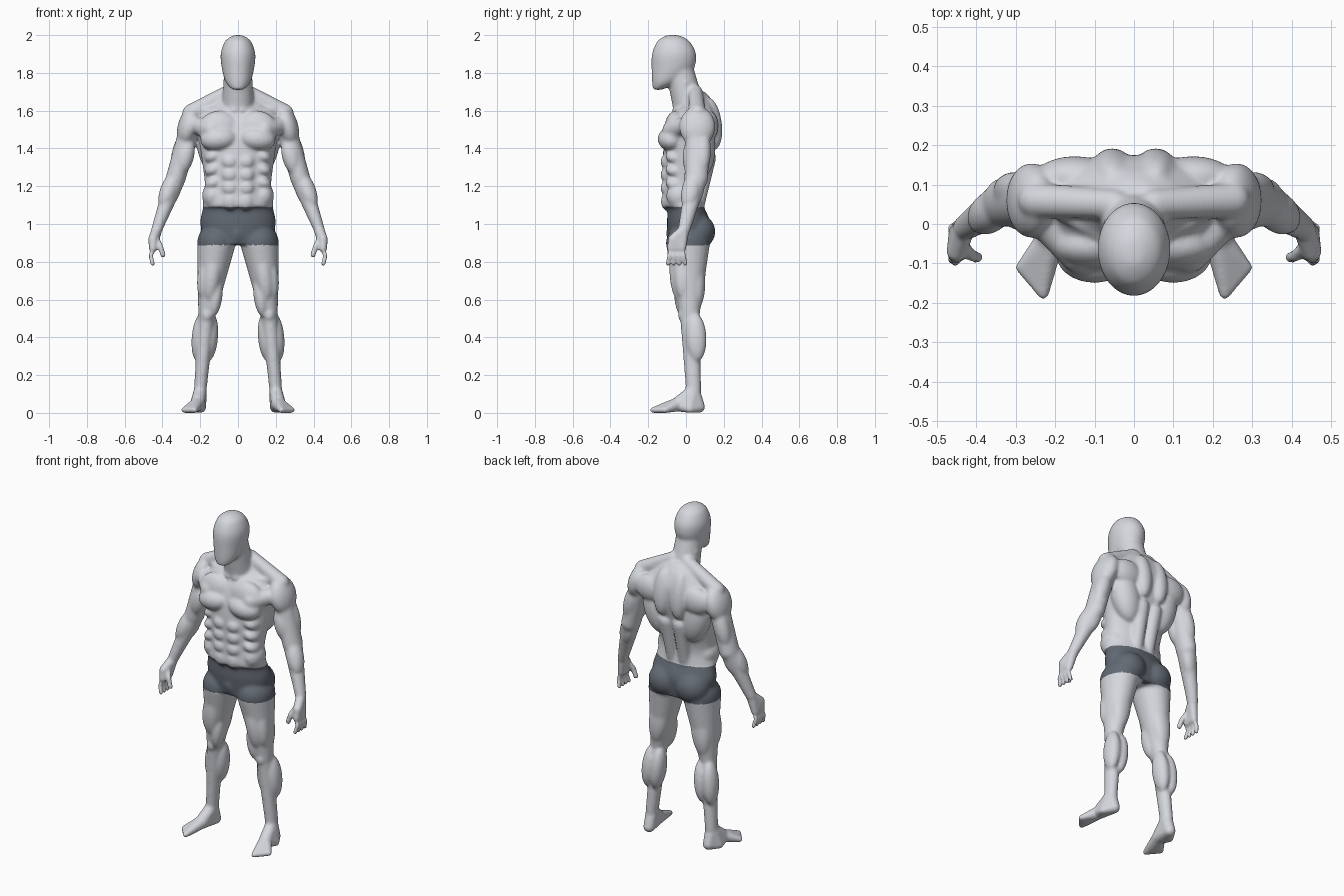
import bpy, bmesh, math
from mathutils import Matrix, Vector

cube = bpy.data.objects.get("Cube")
if cube:
    bpy.data.objects.remove(cube, do_unlink=True)

# Directions and the joints of the left side
outward, forward, upward = Vector((1, 0, 0)), Vector((0, -1, 0)), Vector((0, 0, 1))
shoulder, elbow = Vector((.25, .06, 1.53)), Vector((.33, .055, 1.24))
wrist, knuckles = Vector((.43, -.01, .97)), Vector((.45, -.05, .87))
hip, knee, ankle = Vector((.115, .01, .9)), Vector((.165, .02, .52)), Vector((.2, .04, .12))

bm = bmesh.new()


def material(name, red, green, blue):
    made = bpy.data.materials.new(name)
    made.use_nodes = True
    made.diffuse_color = (red, green, blue, 1)
    shader = made.node_tree.nodes["Principled BSDF"]
    shader.inputs["Base Color"].default_value = made.diffuse_color
    return made


def spline(before, start, end, after, t):
    """Smooth step through four neighbouring profile rows."""
    bend = 2 * before - 5 * start + 4 * end - after
    twist = 3 * start - before - 3 * end + after
    return start + (t * (end - before) + t * t * bend + t ** 3 * twist) / 2


def loft(rows, sides=40, steps=6):
    """Closed skin through level ellipses: height, half width, front, back."""
    rows = [Vector(row) for row in rows]
    padded = [rows[0], *rows, rows[-1]]
    dense = [spline(*padded[i:i + 4], step / steps)
             for i in range(len(rows) - 1) for step in range(steps)]
    rings = []
    for height, width, front, back in dense + rows[-1:]:
        middle, depth = (front + back) / 2, (back - front) / 2
        ring = []
        for side in range(sides):
            angle = math.tau * side / sides
            spot = (width * math.cos(angle), middle + depth * math.sin(angle), height)
            ring.append(bm.verts.new(spot))
        rings.append(ring)
    for low, high in zip(rings, rings[1:]):
        for side in range(sides):
            before = side - 1
            bm.faces.new((low[before], low[side], high[side], high[before]))
    bm.faces.new(reversed(rings[0]))
    bm.faces.new(rings[-1])


def muscle(center, size, direction=upward):
    """Ellipsoid whose third axis follows a direction and second faces the back."""
    along = direction.normalized()
    across = along.cross(forward).normalized()
    turn = Matrix((across, along.cross(across), along)).transposed().to_quaternion()
    matrix = Matrix.LocRotScale(Vector(center), turn, Vector(size))
    bmesh.ops.create_icosphere(bm, subdivisions=4, radius=1, matrix=matrix)


def limb_muscle(start, end, along, push, size):
    """Muscle lying beside the bone between two joints."""
    muscle(start.lerp(end, along) + push, size, start - end)


def hull(*balls, stretch=(1, 1, 1)):
    """Convex skin around balls given as a point and a radius."""
    part = bmesh.new()
    for point, radius in balls:
        matrix = Matrix.LocRotScale(Vector(point), None, radius * Vector(stretch))
        bmesh.ops.create_icosphere(part, subdivisions=3, radius=1, matrix=matrix)
    result = bmesh.ops.convex_hull(part, input=part.verts[:])
    inside = {item for item in result["geom_interior"] if isinstance(item, bmesh.types.BMVert)}
    bmesh.ops.delete(part, geom=list(inside), context="VERTS")
    shell = bpy.data.meshes.new("shell")
    part.to_mesh(shell)
    part.free()
    bm.from_mesh(shell)
    bpy.data.meshes.remove(shell)


def chain(points, radius):
    for start, end in zip(points, points[1:]):
        hull((start, radius), (end, radius))


# Trunk, with a step at the waistband
loft([(.89, .17, -.09, .12), (1, .2, -.1, .13), (1.08, .187, -.1, .1), (1.1, .187, -.125, .095),
      (1.2, .175, -.12, .09), (1.4, .2, -.12, .15), (1.55, .22, -.085, .175),
      (1.65, .13, -.02, .14), (1.7, .08, -.03, .1)])

# Neck and skull
hull(((0, .02, 1.6), .085), ((0, -.03, 1.8), .075))
loft([(1.71, .03, -.175, -.13), (1.75, .065, -.18, -.04), (1.82, .085, -.182, .04),
      (1.9, .092, -.18, .053), (1.96, .073, -.157, .025), (1.985, .05, -.13, -.005),
      (2, .02, -.1, -.04)])

# Chest, running into the front of the shoulder
chest = Vector((.1, -.075, 1.45))
muscle(chest + upward * .05 - forward * .02, (.11, .06, .1))
muscle(chest, (.1, .075, .065), upward + outward / 8)
hull((chest + outward * .04 + upward * .05, .05), (shoulder + forward * .03, .045))

# Collarbone and neck cord
collar = Vector((.02, -.06, 1.6))
hull((collar, .015), (shoulder + upward * .07, .02))
hull((collar, .015), ((.06, 0, 1.75), .02))

# Belly blocks with ribs beside them
for height in (1.33, 1.26, 1.19):
    muscle((.043, -.1, height), (.045, .036, .04))
    muscle((.13, -.055, height + .03), (.05, .055, .035), upward + outward / 2)
muscle((.04, -.1, 1.12), (.045, .033, .05))

# Flank
muscle((.135, -.03, 1.15), (.055, .075, .07))

# Broad back, shoulder blade and spine column
muscle((.13, .08, 1.4), (.085, .075, .16), upward + outward / 4)
muscle((.055, .135, 1.53), (.055, .055, .14), upward + forward / 8)
muscle((.15, .12, 1.52), (.1, .052, .08))
hull(((.04, .062, 1.1), .037), ((.045, .115, 1.35), .045))

# Slope from neck to shoulder
hull(((.05, .05, 1.7), .038), (shoulder + upward * .06, .045))

# Buttock and groin
muscle((.09, .06, .96), (.1, .095, .095))
muscle((0, -.06, .95), (.045, .045, .065))

# Thigh
hull((hip, .102), (knee, .046), stretch=(1, 1.15, 1))
for side, along, thickness in ((outward, .45, .043), (-outward, .75, .036)):
    limb_muscle(hip, knee, along, side * .034 + forward * .035, (thickness, .045, thickness * 3))
limb_muscle(hip, knee, .4, forward * .05, (.05, .052, .16))
limb_muscle(hip, knee, .5, -forward * .04, (.06, .048, .16))

# Kneecap, shin and calf
muscle(knee + forward * .035, (.03, .028, .04))
hull((knee, .044), (ankle, .034), stretch=(1, 1.2, 1))
for side in (outward, -outward):
    limb_muscle(knee, ankle, .3, side * .027 - forward * .027, (.043, .056, .13))

# Foot
instep = Vector((.215, -.045, .045))
hull((ankle, .034), ((.2, .068, .032), .032), ((.24, .02, .02), .02), (instep, .037))
hull((instep, .037), ((.23, -.11, .025), .025), ((.23, -.175, .015), .015),
     ((.285, -.11, .015), .015))

# Upper arm
hull((shoulder, .054), (elbow, .053), stretch=(1, 1.2, 1))
limb_muscle(shoulder, elbow, .05, outward * .007, (.058, .095, .11))
limb_muscle(shoulder, elbow, .6, forward * .03 - outward * .017, (.048, .045, .1))
limb_muscle(shoulder, elbow, .5, outward * .013 - forward * .03, (.045, .045, .12))

# Forearm
hull((elbow, .053), (wrist, .029), stretch=(1, 1.1, 1))
limb_muscle(elbow, wrist, .22, forward * .012 + outward * .013, (.046, .052, .11))
limb_muscle(elbow, wrist, .25, -forward * .02 - outward * .01, (.04, .035, .09))

# Palm
hull((wrist, .028), (knuckles + forward * .03, .02), (knuckles - forward * .03, .02),
     (knuckles + forward * .02 + upward * .05, .025))

# Fingers fan out from the knuckles, beside a shorter thumb
for spread in (-.9, -.3, .3, .9):
    root = knuckles + forward * spread * .035
    bend = root + forward * spread * .008 - upward * .04 + outward * .012
    chain((root, bend, bend + forward * spread * .008 - upward * .04 - outward * .01), .0115)
chain((wrist + forward * .05 - upward * .05, (.41, -.08, .88), (.395, -.085, .835)), .015)

# Mirror and fuse the parts into one skin
bmesh.ops.recalc_face_normals(bm, faces=bm.faces[:])
parts = bpy.data.meshes.new("parts")
bm.to_mesh(parts)
bm.free()
body = bpy.data.objects.new("body", parts)
bpy.context.scene.collection.objects.link(body)
body.modifiers.new("mirror", "MIRROR").use_mirror_merge = False
fuse = body.modifiers.new("fuse", "REMESH")
fuse.mode = "VOXEL"
fuse.voxel_size = .0065
body.modifiers.new("soften", "SMOOTH").iterations = 5
evaluated = body.evaluated_get(bpy.context.evaluated_depsgraph_get())
skin = bpy.data.meshes.new_from_object(evaluated)
body.modifiers.clear()
body.data = skin
bpy.data.meshes.remove(parts)

# Blend the muscles further, but keep hands and feet crisp
fleshy = body.vertex_groups.new(name="fleshy")
fleshy.add([v.index for v in skin.vertices if abs(v.co.x) < .4 and v.co.z > .1], 1, "REPLACE")
blend = body.modifiers.new("blend", "SMOOTH")
blend.iterations = 18
blend.vertex_group = fleshy.name

# Shorts are the band around the hips, clear of the hands
skin.materials.clear()
skin.materials.append(material("pale grey skin", .66, .68, .72))
skin.materials.append(material("slate shorts", .125, .145, .175))
for face in skin.polygons:
    face.use_smooth = True
    across, _, height = face.center
    face.material_index = int(.89 < height < 1.09 and abs(across) < .27)
